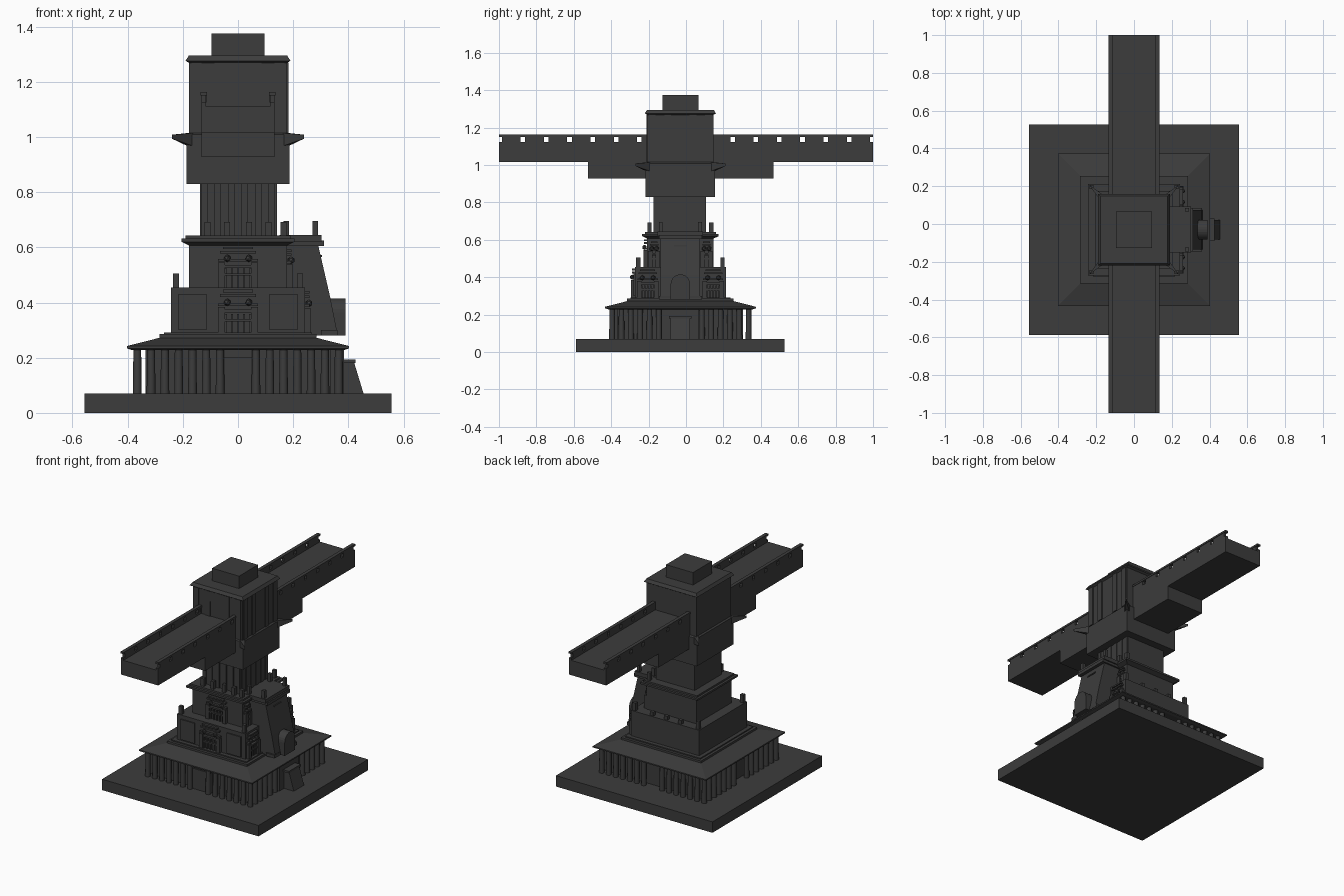
import bpy, bmesh, math
from mathutils import Matrix, Vector

cube = bpy.data.objects.get("Cube")
if cube:
    bpy.data.objects.remove(cube)

CY = -0.03  # tower axis in y
stone = bpy.data.materials.new("charcoal_stone")
stone.use_nodes = True
stone.diffuse_color = (0.045, 0.045, 0.045, 1)
stone.node_tree.nodes["Principled BSDF"].inputs["Base Color"].default_value = stone.diffuse_color


def finish(name, bm):
    bmesh.ops.recalc_face_normals(bm, faces=bm.faces)
    mesh = bpy.data.meshes.new(name)
    bm.to_mesh(mesh)
    bm.free()
    mesh.materials.append(stone)
    ob = bpy.data.objects.new(name, mesh)
    bpy.context.collection.objects.link(ob)
    return ob


def add_box(bm, x0, x1, y0, y1, z0, z1):
    m = Matrix.Translation(((x0 + x1) / 2, (y0 + y1) / 2, (z0 + z1) / 2))
    m = m @ Matrix.Diagonal((x1 - x0, y1 - y0, z1 - z0, 1))
    bmesh.ops.create_cube(bm, size=1, matrix=m)


def boxes(name, items):
    bm = bmesh.new()
    for b in items:
        add_box(bm, *b)
    return finish(name, bm)


def tier(name, rings):
    """Square tower section from (half width, height) rings."""
    bm = bmesh.new()
    loops = [[bm.verts.new((sx * h, CY + sy * h, z))
              for sx, sy in ((-1, -1), (1, -1), (1, 1), (-1, 1))] for h, z in rings]
    for a, b in zip(loops, loops[1:]):
        for i in range(4):
            j = (i + 1) % 4
            bm.faces.new((a[i], a[j], b[j], b[i]))
    bm.faces.new(loops[0][::-1])
    bm.faces.new(loops[-1])
    return finish(name, bm)


def side_prism(name, profile, y0, y1):
    """Extrude an x-z profile along y."""
    bm = bmesh.new()
    face = bm.faces.new([bm.verts.new((x, y0, z)) for x, z in profile])
    ext = bmesh.ops.extrude_face_region(bm, geom=[face])
    bmesh.ops.translate(bm, vec=(0, y1 - y0, 0),
                        verts=[v for v in ext["geom"] if isinstance(v, bmesh.types.BMVert)])
    return finish(name, bm)


# Stepped tower body
tier("base_slab", [(0.557, 0), (0.557, 0.07)])
tier("podium_core", [(0.335, 0.07), (0.335, 0.24)])
tier("podium_roof", [(0.385, 0.228), (0.403, 0.234), (0.403, 0.242), (0.285, 0.272), (0.285, 0.285)])
tier("lower_plinth", [(0.268, 0.28), (0.268, 0.292)])
tier("lower_tier", [(0.243, 0.285), (0.243, 0.455)])
tier("middle_tier", [(0.178, 0.455), (0.178, 0.615)])
tier("middle_cornice", [(0.178, 0.607), (0.205, 0.62), (0.205, 0.632), (0.19, 0.632), (0.19, 0.643)])
tier("shaft", [(0.137, 0.64), (0.137, 0.835)])
tier("upper_tier", [(0.186, 0.83), (0.186, 1.008), (0.177, 1.015)])
tier("head_tier", [(0.177, 1.01), (0.177, 1.275)])
tier("head_cornice", [(0.177, 1.268), (0.19, 1.276), (0.178, 1.295)])
tier("roof_cap", [(0.096, 1.29), (0.096, 1.375)])

# Colonnade on all four sides
bm = bmesh.new()
spots = set()
for i in range(7):
    a = 0.365 - 0.05 * i
    for s in (-1, 1):
        for t in (-1, 1):
            spots.add((round(s * a, 3), t * 0.365))
            spots.add((t * 0.365, round(s * a, 3)))
for x, y in sorted(spots):
    if abs(y) < 0.11 and x > 0:
        continue
    bmesh.ops.create_cone(bm, cap_ends=True, segments=12, radius1=0.016, radius2=0.014, depth=0.165,
                          matrix=Matrix.Translation((x, CY + y, 0.1525)))
columns = finish("colonnade", bm)
for p in columns.data.polygons:
    p.use_smooth = len(p.vertices) == 4
boxes("podium_door", [(-0.075, 0.075, CY - 0.35, CY - 0.3, 0.07, 0.23),
                      (-0.055, 0.055, CY - 0.357, CY - 0.3, 0.07, 0.2)])

# Bridge with balustrades through the tower
boxes("bridge_deck", [(-0.132, 0.132, -1, 1, 1.015, 1.11)])
boxes("bridge_support", [(-0.132, 0.132, -0.525, 0.468, 0.927, 1.017)])
rails = []
for x0, x1 in ((-0.132, -0.116), (0.116, 0.132)):
    rails.append((x0, x1, -1, 1, 1.105, 1.124))
    rails.append((x0 - 0.003, x1 + 0.003, -1, 1, 1.15, 1.162))
    for i in range(16):
        y = -0.934 + i * 1.868 / 15
        rails.append((x0, x1, y - 0.05, y + 0.05, 1.12, 1.152))
boxes("bridge_balustrades", rails)

# Pointed corner brackets around the upper tier
bm = bmesh.new()
for sx in (-1, 1):
    for sy in (-1, 1):
        pts = [(0.24, 0.24, 1.008), (0.24, 0.24, 0.994), (0.165, 0.185, 1.014), (0.185, 0.165, 1.014),
               (0.165, 0.185, 0.968), (0.185, 0.165, 0.968), (0.15, 0.15, 1.014), (0.15, 0.15, 0.968)]
        vs = [bm.verts.new((sx * x, CY + sy * y, z)) for x, y, z in pts]
        bmesh.ops.convex_hull(bm, input=vs)
finish("corner_brackets", bm)

# Side buttress, platform and entrances on the left flank
side_prism("buttress", [(0.15, 0.28), (0.362, 0.28), (0.335, 0.415), (0.29, 0.61), (0.15, 0.61)],
           CY - 0.105, CY + 0.105)
boxes("buttress_platform", [(0.15, 0.312, CY - 0.115, CY + 0.115, 0.605, 0.625),
                            (0.15, 0.303, CY - 0.122, CY + 0.122, 0.62, 0.645)])
boxes("platform_posts", [(x - 0.01, x + 0.01, CY + s * 0.105 - 0.01, CY + s * 0.105 + 0.01, 0.64, 0.695)
                         for x in (0.175, 0.28) for s in (-1, 1)])
boxes("buttress_slit", [(0.28, 0.305, CY - 0.035, CY + 0.035, 0.565, 0.572)])
boxes("buttress_foot", [(0.3, 0.385, CY - 0.1, CY + 0.1, 0.07, 0.24),
                        (0.3, 0.36, CY - 0.115, CY + 0.115, 0.28, 0.3)])
arch = [(-0.052, 0.28), (0.052, 0.28)]
arch += [(0.052 * math.cos(a), 0.363 + 0.052 * math.sin(a)) for a in (math.pi * i / 12 for i in range(13))]
bm = bmesh.new()
face = bm.faces.new([bm.verts.new((0.25, CY + y, z)) for y, z in arch])
ext = bmesh.ops.extrude_face_region(bm, geom=[face])
bmesh.ops.translate(bm, vec=(0.14, 0, 0), verts=[v for v in ext["geom"] if isinstance(v, bmesh.types.BMVert)])
finish("arched_porch", bm)
side_prism("sloped_doorway", [(0.36, 0.07), (0.455, 0.07), (0.42, 0.185), (0.36, 0.185)], CY - 0.052, CY + 0.052)
boxes("doorway_lintel", [(0.36, 0.426, CY - 0.06, CY + 0.06, 0.18, 0.193)])


# Portals: door recess, side columns, balcony bars and stacked lintels
def portal(name, face, z, height, width=0.06, turn=0.0, shift=0.0):
    bm = bmesh.new()
    f = -face
    for s in (-1, 1):
        add_box(bm, s * width - 0.012, s * width + 0.012, f - 0.02, f, z, z + height * 0.6)
        bmesh.ops.create_icosphere(bm, subdivisions=1, radius=0.014,
                                   matrix=Matrix.Translation((s * width * 0.65, f - 0.014, z + height * 0.7)))
    for i in range(5):
        x = (i - 2) * width * 0.36
        add_box(bm, x - 0.004, x + 0.004, f - 0.01, f, z, z + height * 0.45)
    for frac, w in ((0.28, 0.9), (0.48, 0.9), (0.62, 1.2), (0.82, 1.1), (0.92, 0.9)):
        add_box(bm, -width * w, width * w, f - 0.016, f, z + height * frac, z + height * (frac + 0.06))
    m = Matrix.Translation((0, CY, 0)) @ Matrix.Rotation(turn, 4, "Z") @ Matrix.Translation((shift, 0, 0))
    bmesh.ops.transform(bm, matrix=m, verts=bm.verts)
    finish(name, bm)


portal("lower_portal", 0.243, 0.285, 0.165)
portal("middle_portal", 0.178, 0.455, 0.15)
for label, s in (("front", -1), ("back", 1)):
    portal("lower_side_window_" + label, 0.243, 0.285, 0.16, 0.045, math.pi / 2, s * 0.175)
    portal("middle_side_window_" + label, 0.178, 0.455, 0.14, 0.02, math.pi / 2, s * 0.14)
boxes("lower_wall_panels", [(s * 0.165 - 0.05, s * 0.165 + 0.05, CY - 0.25, CY - 0.24, 0.3, 0.43) for s in (-1, 1)])

# Terrace posts and merlons
posts = [(sx * 0.225, sy * 0.225, 0.45, 0.505) for sx in (-1, 1) for sy in (-1, 1)]
posts += [(x, 0.225, 0.45, 0.48) for x in (-0.1, 0, 0.1)]
posts += [(x, -0.165, 0.64, 0.692) for x in (-0.11, -0.04, 0.04, 0.11)]
posts += [(0.165, s * 0.165, 0.64, 0.692) for s in (-1, 1)]
boxes("terrace_posts", [(x - 0.011, x + 0.011, CY + y - 0.011, CY + y + 0.011, z0, z1) for x, y, z0, z1 in posts])

# Raised pilasters on the front and left faces
strips = []
for u in (-0.12, -0.075, -0.025, 0.025, 0.075, 0.12):
    strips.append((u - 0.012, u + 0.012, CY - 0.143, CY - 0.13, 0.64, 0.83))
    strips.append((0.13, 0.141, CY + u - 0.012, CY + u + 0.012, 0.64, 0.83))
for u in (-0.15, -0.068, 0.068, 0.15):
    strips.append((u - 0.018, u + 0.018, CY - 0.182, CY - 0.17, 1.015, 1.27))
    strips.append((0.17, 0.183, CY + u - 0.018, CY + u + 0.018, 1.015, 1.27))
strips.append((-0.068, 0.068, CY - 0.181, CY - 0.17, 1.205, 1.27))
boxes("pilasters", strips)
boxes("gate_lanterns", [(s * 0.123 - 0.009, s * 0.123 + 0.009, CY - 0.19, CY - 0.17, 1.125, 1.155) for s in (-1, 1)])
